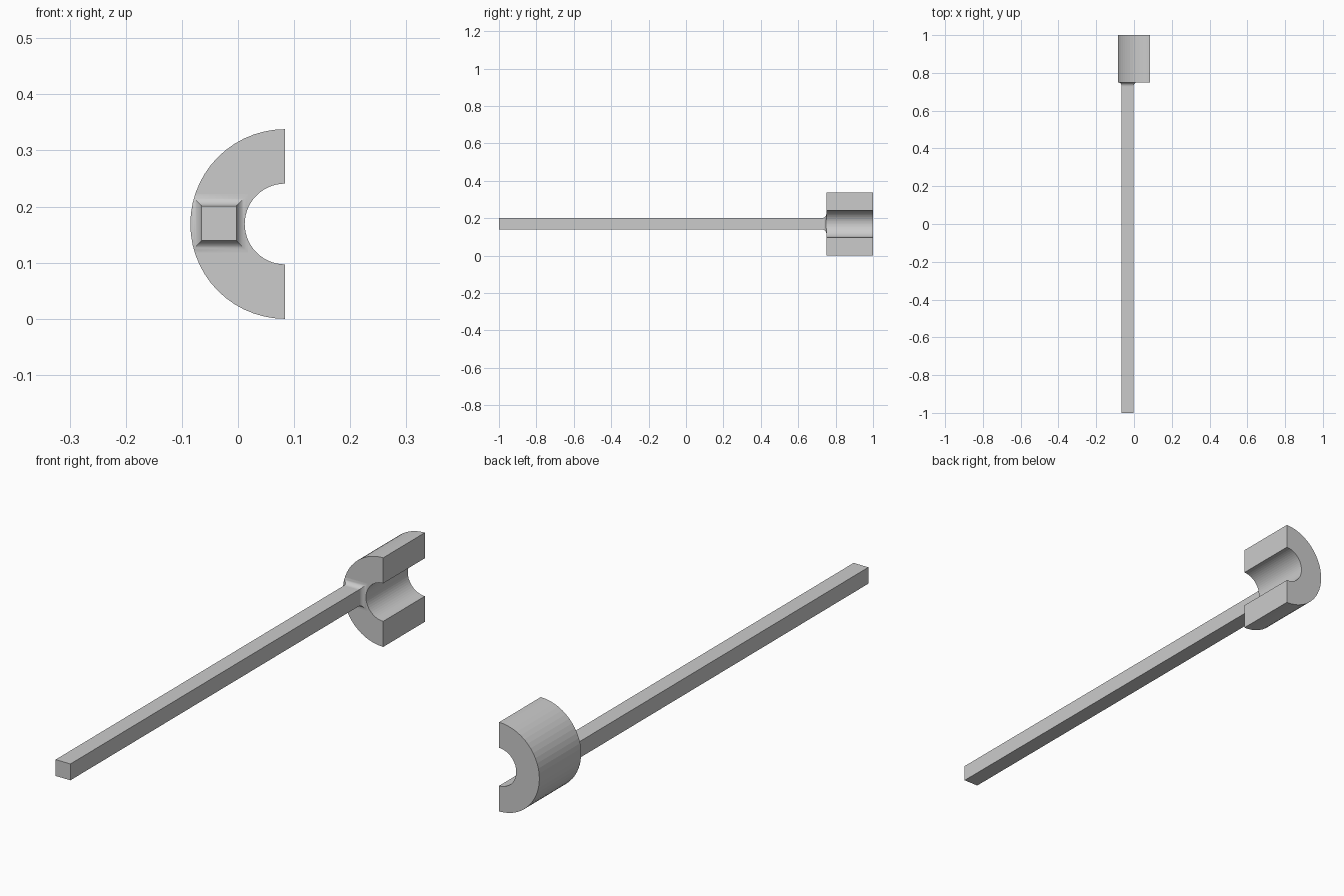
import bpy, math

if "Cube" in bpy.data.objects:
    bpy.data.objects.remove(bpy.data.objects["Cube"])

CX, CZ = 0.084, 0.169      # axis of the half ring
R_OUT, R_IN = 0.169, 0.072
SEG = 28                   # sides per half circle
RX, RZ, H = -0.034, 0.1705, 0.031   # rod centre and half width
FACE = 0.75                # front face of the ring
FIL = 0.021                # fillet radius


def add_mesh(name, verts, faces):
    me = bpy.data.meshes.new(name)
    me.from_pydata(verts, [], faces)
    me.update()
    ob = bpy.data.objects.new(name, me)
    bpy.context.collection.objects.link(ob)
    return ob


def loft(name, loops):
    """Skin equal-sized closed loops running towards +y, with end caps."""
    n = len(loops[0])
    verts = [v for loop in loops for v in loop]
    faces = [tuple(range(n)), tuple(reversed(range(len(verts) - n, len(verts))))]
    for k in range(len(loops) - 1):
        for i in range(n):
            a, b = k * n + i, k * n + (i + 1) % n
            faces.append((a, a + n, b + n, b))
    return add_mesh(name, verts, faces)


def half_ring(name, y0, y1):
    ang = [math.pi / 2 + math.pi * i / SEG for i in range(SEG + 1)]
    prof = [(CX + R_OUT * math.cos(a), CZ + R_OUT * math.sin(a)) for a in ang]
    prof += [(CX + R_IN * math.cos(a), CZ + R_IN * math.sin(a)) for a in reversed(ang)]
    return loft(name, [[(x, y, z) for x, z in prof] for y in (y0, y1)])


def square(y, h):
    return [(RX - h, y, RZ - h), (RX + h, y, RZ - h),
            (RX + h, y, RZ + h), (RX - h, y, RZ + h)][::-1]


def smooth(ob, deg):
    bpy.ops.object.select_all(action='DESELECT')
    ob.select_set(True)
    bpy.context.view_layer.objects.active = ob
    bpy.ops.object.shade_smooth_by_angle(angle=math.radians(deg))


# half-round socket and square rod
half_ring("socket", FACE, 1.0)
loft("rod", [square(-1.0, H), square(FACE, H)])

# concave fillet where the rod meets the socket, trimmed to the socket outline
steps = [math.pi / 2 * i / 8 for i in range(9)]
loops = [square(FACE - FIL + FIL * math.sin(t), H + FIL * (1 - math.cos(t)))
         for t in steps]
fillet = loft("fillet", loops)
trim = half_ring("fillet_trim", FACE - 0.1, FACE + 0.1)
trim.hide_render = True
mod = fillet.modifiers.new("trim", 'BOOLEAN')
mod.operation = 'INTERSECT'
mod.solver = 'EXACT'
mod.object = trim
bpy.context.view_layer.objects.active = fillet
bpy.ops.object.modifier_apply(modifier=mod.name)
bpy.data.objects.remove(trim)
smooth(fillet, 30)

# all face normals outward
import bmesh
for ob in bpy.data.objects:
    bm = bmesh.new()
    bm.from_mesh(ob.data)
    bmesh.ops.recalc_face_normals(bm, faces=bm.faces)
    bm.to_mesh(ob.data)
    bm.free()
